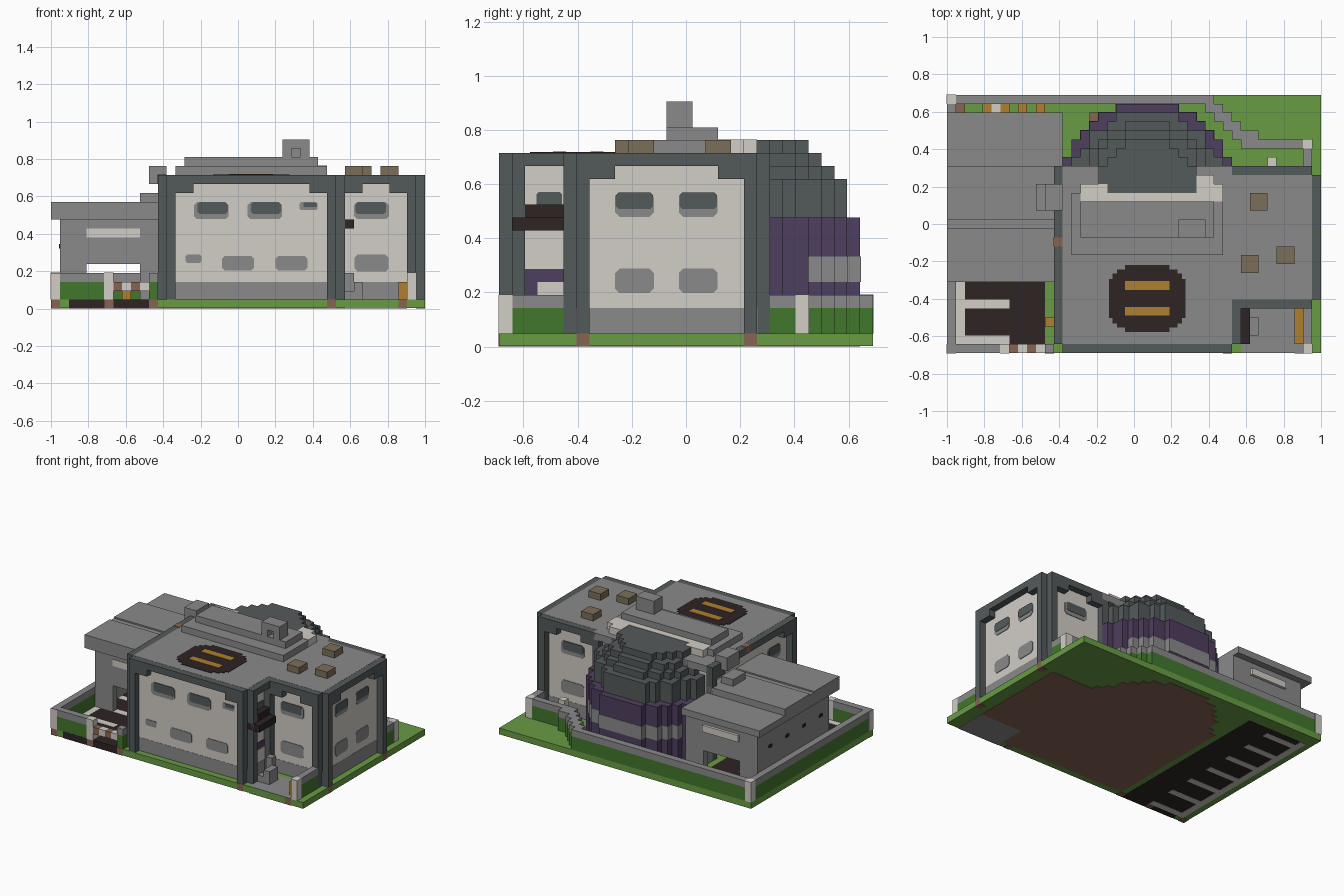
import bpy
import bmesh
import math

cube = bpy.data.objects.get("Cube")
if cube:
    bpy.data.objects.remove(cube, do_unlink=True)

CELL = 1 / 21            # the building is laid out on a grid 42 wide and 29 deep
WIDE, DEEP = 42, 29
SKIN = 0.08              # thickness of painted plates, in cells


def material(name, *rgb):
    lin = [((c / 255 + 0.055) / 1.055) ** 2.4 for c in rgb] + [1]
    m = bpy.data.materials.new(name)
    m.use_nodes = True
    m.diffuse_color = lin
    node = m.node_tree.nodes["Principled BSDF"]
    node.inputs["Base Color"].default_value = lin
    node.inputs["Roughness"].default_value = 0.9
    return m


grey = material("concrete grey", 138, 138, 138)
slate = material("slate", 84, 90, 91)
white = material("warm white", 210, 205, 198)
grass = material("grass green", 104, 156, 68)
hedge = material("hedge green", 66, 119, 45)
purple = material("purple", 79, 62, 94)
dark = material("dark brown", 46, 36, 36)
orange = material("orange", 176, 127, 46)
tan = material("tan", 124, 111, 91)
brick = material("brick brown", 136, 100, 83)


def finish(name, mat, bm):
    mesh = bpy.data.meshes.new(name)
    bm.to_mesh(mesh)
    bm.free()
    mesh.materials.append(mat)
    ob = bpy.data.objects.new(name, mesh)
    bpy.context.collection.objects.link(ob)


def place(x, y, z):
    return ((x - WIDE / 2) * CELL, (y - DEEP / 2) * CELL, z * CELL)


def blocks(name, mat, *boxes):
    """One object from boxes given as x range, y range, z range in cells."""
    bm = bmesh.new()
    for x0, x1, y0, y1, z0, z1 in boxes:
        for v in bmesh.ops.create_cube(bm, size=1)["verts"]:
            v.co = place(x1 if v.co.x > 0 else x0, y1 if v.co.y > 0 else y0,
                         z1 if v.co.z > 0 else z0)
    finish(name, mat, bm)


def oriented(axis, u0, u1, d0, d1, z0, z1):
    """Box running along x or y, with d as its depth."""
    return (u0, u1, d0, d1, z0, z1) if axis == "x" else (d0, d1, u0, u1, z0, z1)


def facade(name, axis, depth, a, b):
    """Slate frame: end pillars, lintel and corner brackets."""
    parts = [(a, a + 1, 1, 15), (b - 1, b, 1, 15), (a, b, 14, 15)]
    if b - a > 6:
        parts += [(a + 1, a + 3, 13, 14), (b - 3, b - 1, 13, 14)]
    blocks(name, slate, *[oriented(axis, u0, u1, depth, depth + 1, z0, z1)
                          for u0, u1, z0, z1 in parts])


def window(name, mat, axis, depth, u, z, w, h, skin=SKIN):
    """Thin plate with cut corners, lying on a wall."""
    bm = bmesh.new()
    c = min(w, h) * 0.18
    a, b = w / 2, h / 2
    outline = [(-a + c, -b), (a - c, -b), (a, -b + c), (a, b - c),
               (a - c, b), (-a + c, b), (-a, b - c), (-a, -b + c)]
    rings = []
    for d in (depth - skin, depth + skin):
        pts = [(u + p, d, z + q) if axis == "x" else (d, u + p, z + q) for p, q in outline]
        rings.append([bm.verts.new(place(*p)) for p in pts])
        bm.faces.new(rings[-1])
    for i in range(8):
        j = (i + 1) % 8
        bm.faces.new((rings[0][i], rings[0][j], rings[1][j], rings[1][i]))
    bmesh.ops.recalc_face_normals(bm, faces=bm.faces)
    finish(name, mat, bm)


def upper_window(name, axis, depth, u, w, shift=0.0, trim=0.5):
    """Grey frame showing below and beside dark glass."""
    window(name + "_frame", grey, axis, depth, u, 11, w, 1.9)
    window(name + "_glass", slate, axis, depth, u + shift, 11.3, w - trim, 1.3, SKIN * 1.6)


# Ground, car park and foundations
blocks("lawn", grass, (0, 42, 0, 29, 0.06, 1))
blocks("foundation", brick, (12, 33, 1, 21, 0, 0.5), (33, 40, 5, 20, 0, 0.5))
blocks("car_park", dark, (2, 11, -0.01, 27, 0.03, 1.05))
blocks("parking_lines", white, (1, 2, 1, 27, 0, 1.08),
       *[(2, 7, y, y + 1, 0, 1.08) for y in range(1, 27, 4)])
blocks("yard_floor", grey, (33, 40, 0, 5, 0, 1.05))
blocks("post_footings", brick,
       *[(x, x + 1, -0.02, 1, 0.02, 1.02) for x in (0, 6, 11, 31, 39)],
       *[(41, 42.02, y, y + 1, 0.02, 1.02) for y in (6, 19)])

# Boundary wall: hedge green below, grey cap above
runs = [(0, 1, 0, 29), (0, 7, 0, 1), (11, 12, 0, 1), (0, 29, 28, 29),
        (40, 41, 0, 5), (35, 41, 23, 24), (40, 41, 21, 24)]
runs += [(29 + i, 30 + i, 27 - i, 29 - i) for i in range(4)]
runs += [(33, 35, 23, 25)]
blocks("boundary_wall", hedge, *[r + (1, 3) for r in runs])
blocks("boundary_cap", grey, *[r + (3, 4) for r in runs])
e = 0.03
blocks("boundary_posts", white,
       *[(x - e, x + 1 + e, y - e, y + 1 + e, 1, top)
         for x, y, top in ((0, 0, 4 - e), (6, 0, 4 + e), (0, 28, 4 + e), (40, 0, 4 + e), (40, 23, 4 + e))],
       (36, 37, 21, 22, 1, 4))

# Gate barrier, benches and flower boxes
blocks("gate_white", white, *[(x, x + 1, 0, 1, 2, 3) for x in (8, 10)])
blocks("gate_brown", brick, *[(x, x + 1, 0, 1, 2, 3) for x in (7, 9)])
blocks("yard_bench", orange, (39, 40, 1, 5, 1, 3))
blocks("flower_boxes", orange, (11, 12, 3, 4, 1, 2),
       *[(x, x + 1, 27, 28, 1, 2) for x in (4, 6, 8, 10)])
blocks("flower_pots", brick, (1, 2, 27, 28, 1, 2), (16, 17, 26, 27, 1, 2))
blocks("white_planter", white, (5, 6, 27, 28, 1, 2))
blocks("yard_machine", grey, (33, 35, 2, 3, 1, 2), (34, 35, 2, 4, 1, 3), (33, 34, 4, 5, 1, 4))

# Main building and side wing
blocks("main_walls", white, (13, 32, 1, 20, 1, 14))
blocks("wing_walls", white, (32, 41, 6, 20, 1, 14))
blocks("plinth", grey, (13 - e, 32 + e, 1 - e, 20 + e, 1, 3), (32, 41 + e, 6 - e, 20 + e, 1, 3))
blocks("flat_roof", grey, (13, 32, 1, 21, 14, 15.02), (32, 41, 6, 20, 14, 15.02))
facade("front_frame", "x", 0, 13, 32)
facade("left_bay_frame", "y", 32, 1, 6)
facade("wing_front_frame", "x", 5, 32, 41)
facade("wing_side_frame", "y", 41, 6, 20)
facade("wing_back_frame", "x", 20, 31, 41)
facade("right_side_frame", "y", 12, 1, 21)
blocks("roof_edge_brick", brick, (12 - e, 13, 12, 13, 14, 15.05))

# Windows
for i, u in enumerate((18, 24)):
    upper_window("front_window_%d" % i, "x", 1, u, 3.9, 0.15)
    window("front_shutter_%d" % i, grey, "x", 1, u + 3, 5.1, 3.6, 1.6)
window("front_vent_high_frame", grey, "x", 1, 28.9, 11.5, 2, 0.9)
window("front_vent_high", slate, "x", 1, 29.1, 11.65, 1.5, 0.5, SKIN * 1.6)
window("front_vent_low", grey, "x", 1, 16, 5.6, 1.8, 0.9)
for side, depth in (("front", 6), ("back", 20)):
    upper_window("wing_%s_window" % side, "x", depth, 36, 3.9, -0.1)
    window("wing_%s_shutter" % side, grey, "x", depth, 36, 5.1, 3.8, 1.9)
for i, y in enumerate((10.5, 15.45)):
    upper_window("wing_side_window_%d" % i, "y", 41, y, 3, 0, 0.1)
    window("wing_side_shutter_%d" % i, grey, "y", 41, y, 5.1, 3, 1.9)
upper_window("right_side_window", "y", 13, 5, 3)
window("right_side_shutter", grey, "y", 13, 5, 5.1, 3, 1.9)
window("bay_window", slate, "y", 32, 3.9, 11.4, 2, 1.2)

# Yard door with stepped awning
blocks("door_awning", dark, (32, 34, 1, 5, 9, 10), (32, 33, 2, 5, 10, 11))
blocks("door_panel", purple, (32, 32 + SKIN, 2, 5, 3, 6))
blocks("door_step", white, (32, 32 + SKIN * 1.8, 3, 5, 3, 5))


# Round tower at the back, stepping inward towards its top
def tower_ring(name, mat, radius, z0, z1, start=18, grow=0.0):
    mid, boxes = 22.5, []
    for x in range(13, 32):
        dx = x + 0.5 - mid
        if abs(dx) < radius:
            reach = round(18.5 + math.sqrt(radius * radius - dx * dx))
            if reach > start:
                boxes.append((x - grow, x + 1 + grow, start, reach + grow, z0, z1))
    blocks(name, mat, *boxes)


tower_ring("tower_foundation", brick, 9.5, 0, 0.5)
tower_ring("tower_base", purple, 9.5, 1, 10)
tower_ring("tower_band", grey, 9.5, 5, 7, 24, 0.05)
for i, (r, z0, z1) in enumerate(((8.6, 10, 13), (7.6, 13, 14), (6.6, 14, 15), (5.6, 15, 16))):
    tower_ring("tower_step_%d" % i, slate, r, z0, z1)

# Roof terrace, chimney and equipment
blocks("terrace_lower", grey, (14, 31, 11, 18, 15, 16))
blocks("terrace_upper", grey, (15, 30, 13, 17, 16, 17))
blocks("terrace_trim", white, (15, 31, 17, 18, 15, 16.06), (15, 18, 17, 19, 15, 16.06),
       (28, 30, 17, 20, 15, 16.06), (30, 31, 17, 19, 15, 16.06))
blocks("chimney", grey, (26, 27, 13, 15, 17, 18), (28, 29, 13, 15, 17, 18),
       (27, 28, 14, 15, 17, 18), (26, 29, 13, 15, 18, 19))
blocks("roof_boxes", tan, *[(x, x + 2, y, y + 2, 15, 16) for x, y in ((34, 16), (37, 10), (33, 9))])
blocks("roof_duct", grey, (11, 13, 16, 19, 14, 16), (10, 12, 16, 19, 12, 13))

# Landing pad with two marker bars
blocks("landing_pad", dark, *[(22.5 - w, 22.5 + w, 6.15 - h, 6.15 + h, 15, 15 + SKIN)
                              for w, h in ((2.5, 3.75), (3.4, 3.25), (3.9, 2.8), (4.3, 2.2))])
blocks("pad_bars", orange, *[(20, 25, y, y + 1, 15, 15.14) for y in (4.2, 7.1)])

# Garage annex with drive-through openings and slab roof
ends = []
for y in (9, 25):
    ends += [(1, 4, y, y + 1, 1, 10), (10, 13, y, y + 1, 1, 10), (4, 10, y, y + 1, 5, 10)]
blocks("annex_walls", grey, (1, 2, 9, 26, 1, 10), (12, 13, 20, 26, 1, 10), *ends)
blocks("annex_sills", white, (4, 10, 9 - SKIN, 10, 8, 9), (4, 10, 25, 26.4, 8, 9))
blocks("annex_roof", grey, (0, 13, 8, 27, 10, 11), (0, 13, 8, 14, 11, 12), (0, 13, 15, 21, 11, 12),
       (0, 13, 14, 15, 11, 11.8))
for i in range(4):
    window("annex_vent_%d" % i, dark, "y", 1, 11 + 4 * i, 7, 0.8, 0.5)
